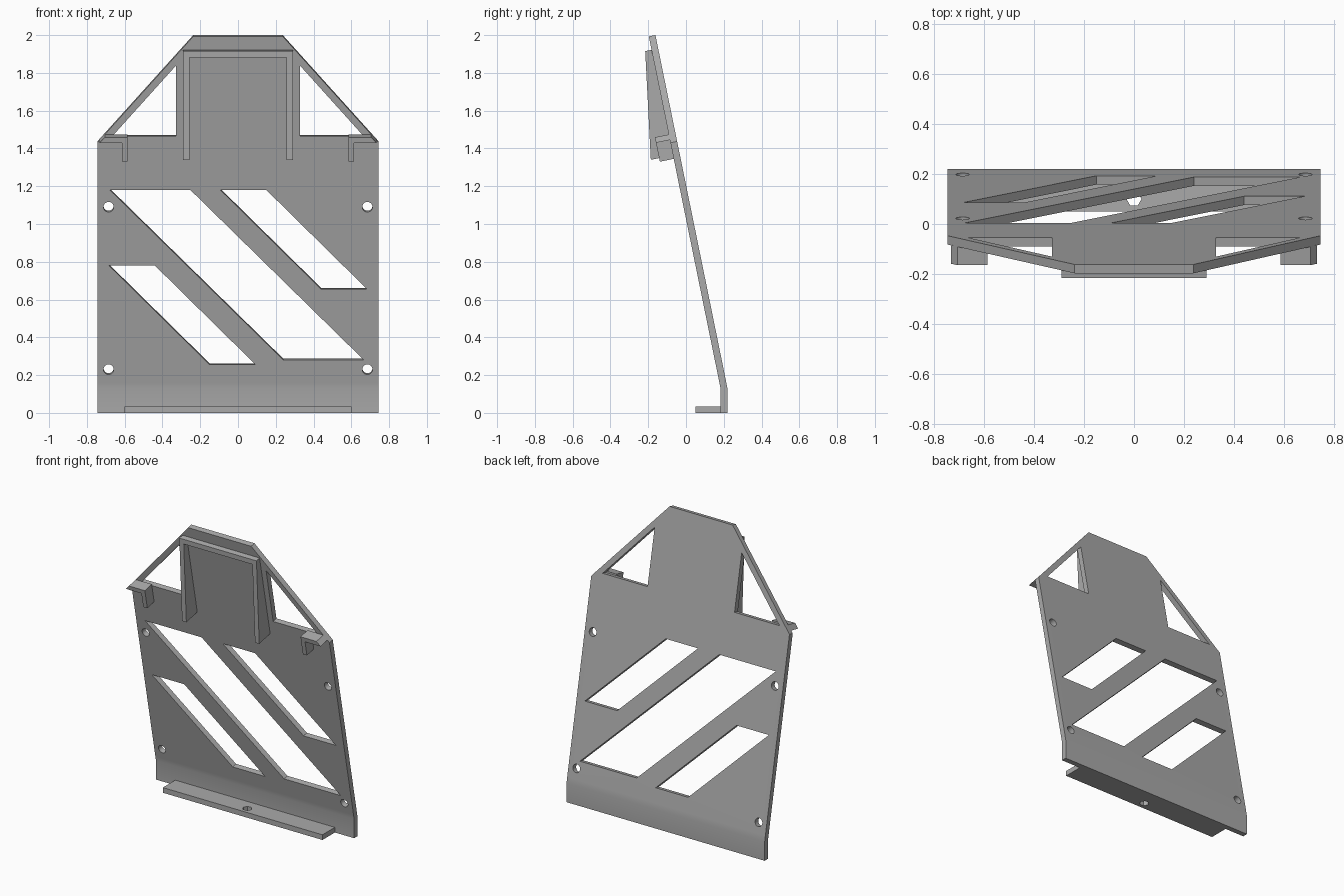
import bpy, bmesh, math
from mathutils import Vector

cube = bpy.data.objects.get("Cube")
if cube:
    bpy.data.objects.remove(cube, do_unlink=True)

grey = bpy.data.materials.new("plain grey")
grey.use_nodes = True
grey.diffuse_color = (0.4, 0.4, 0.4, 1)
grey.node_tree.nodes["Principled BSDF"].inputs["Base Color"].default_value = (0.4, 0.4, 0.4, 1)

BEND = 0.13                # height where the sheet starts to lean
FRONT = 0.183              # y of the upright front face
THICK = 0.036
LEAN = math.atan(0.204)


def on_panel(x, z, d):
    """Point at height z on the front face, pushed back by d across the sheet."""
    if z <= BEND + 0.0001:
        return Vector((x, FRONT + d, z))
    y = FRONT - (z - BEND) * math.tan(LEAN) + d * math.cos(LEAN)
    return Vector((x, y, z + d * math.sin(LEAN)))


def flat_on_floor(x, y, d):
    return Vector((x, y, d))


def solid(name, loops, near, far, place=on_panel, cuts=()):
    """Fill an outline with holes, thicken it from near(z) to far(z), then place it."""
    bm = bmesh.new()
    for loop in loops:
        vs = [bm.verts.new((x, z, 0)) for x, z in loop]
        for i, v in enumerate(vs):
            bm.edges.new((vs[i - 1], v))
    bmesh.ops.triangle_fill(bm, edges=bm.edges[:], use_beauty=True)
    for h in cuts:
        bmesh.ops.bisect_plane(bm, geom=bm.verts[:] + bm.edges[:] + bm.faces[:],
                               plane_co=(0, h, 0), plane_no=(0, 1, 0))
    ext = bmesh.ops.extrude_face_region(bm, geom=bm.faces[:])
    back = {g for g in ext["geom"] if isinstance(g, bmesh.types.BMVert)}
    for v in bm.verts:
        x, z = v.co.x, v.co.y
        v.co = place(x, z, far(z) if v in back else near(z))
    bmesh.ops.recalc_face_normals(bm, faces=bm.faces[:])
    me = bpy.data.meshes.new(name)
    bm.to_mesh(me)
    bm.free()
    me.materials.append(grey)
    ob = bpy.data.objects.new(name, me)
    bpy.context.collection.objects.link(ob)
    bpy.ops.object.select_all(action="DESELECT")
    ob.select_set(True)
    bpy.context.view_layer.objects.active = ob
    bpy.ops.object.shade_smooth_by_angle(angle=math.radians(30))
    return ob


def ring(cx, cz, r, n):
    return [(cx + r * math.cos(math.tau * i / n), cz + r * math.sin(math.tau * i / n))
            for i in range(n)]


def slot(left, width, top, bottom, shift):
    return [(left, top), (left + width, top),
            (left + width + shift, bottom), (left + shift, bottom)]


def flip(loop, side):
    return [(x * side, z) for x, z in loop]


def depth(d):
    return lambda z: d


# Leaning back panel with slanted slots, corner windows and screw holes
half = [(0.745, 0), (0.745, 1.43), (0.237, 1.993)]
outline = half + flip(half, -1)[::-1]
window = [(0.327, 1.465), (0.327, 1.84), (0.665, 1.465)]
holes = [slot(-0.678, 0.426, 1.18, 0.28, 0.918),
         slot(-0.093, 0.243, 1.18, 0.655, 0.533),
         slot(-0.683, 0.243, 0.78, 0.255, 0.533)]
for side in (-1, 1):
    holes.append(flip(window, side))
    holes += [ring(side * 0.685, z, 0.027, 24) for z in (0.23, 1.09)]
solid("back_panel", [outline] + holes, depth(0), depth(THICK), cuts=(BEND, BEND + 0.03))

# Wedge-shaped hood: two side walls and a top, deeper towards the bottom
leg = [(0.29, 1.364), (0.29, 1.922), (-0.29, 1.922), (-0.29, 1.364),
       (-0.258, 1.364), (-0.258, 1.89), (0.258, 1.89), (0.258, 1.364)]
solid("hood_frame", [leg], depth(0.003), lambda z: -0.034 - (1.922 - z) * 0.154)

# Hook brackets at the shoulders
hook = [(0.585, 1.345), (0.615, 1.345), (0.615, 1.445),
        (0.732, 1.445), (0.705, 1.474), (0.585, 1.474)]
for side, word in ((1, "left"), (-1, "right")):
    solid(word + "_hook", [flip(hook, side)], depth(0.002), depth(-0.075))

# Foot ledge with a hexagonal hole
ledge = [(-0.6, 0.05), (0.6, 0.05), (0.6, FRONT + 0.003), (-0.6, FRONT + 0.003)]
solid("foot_ledge", [ledge, ring(0, 0.1, 0.03, 6)], depth(0), depth(0.035), place=flat_on_floor)
